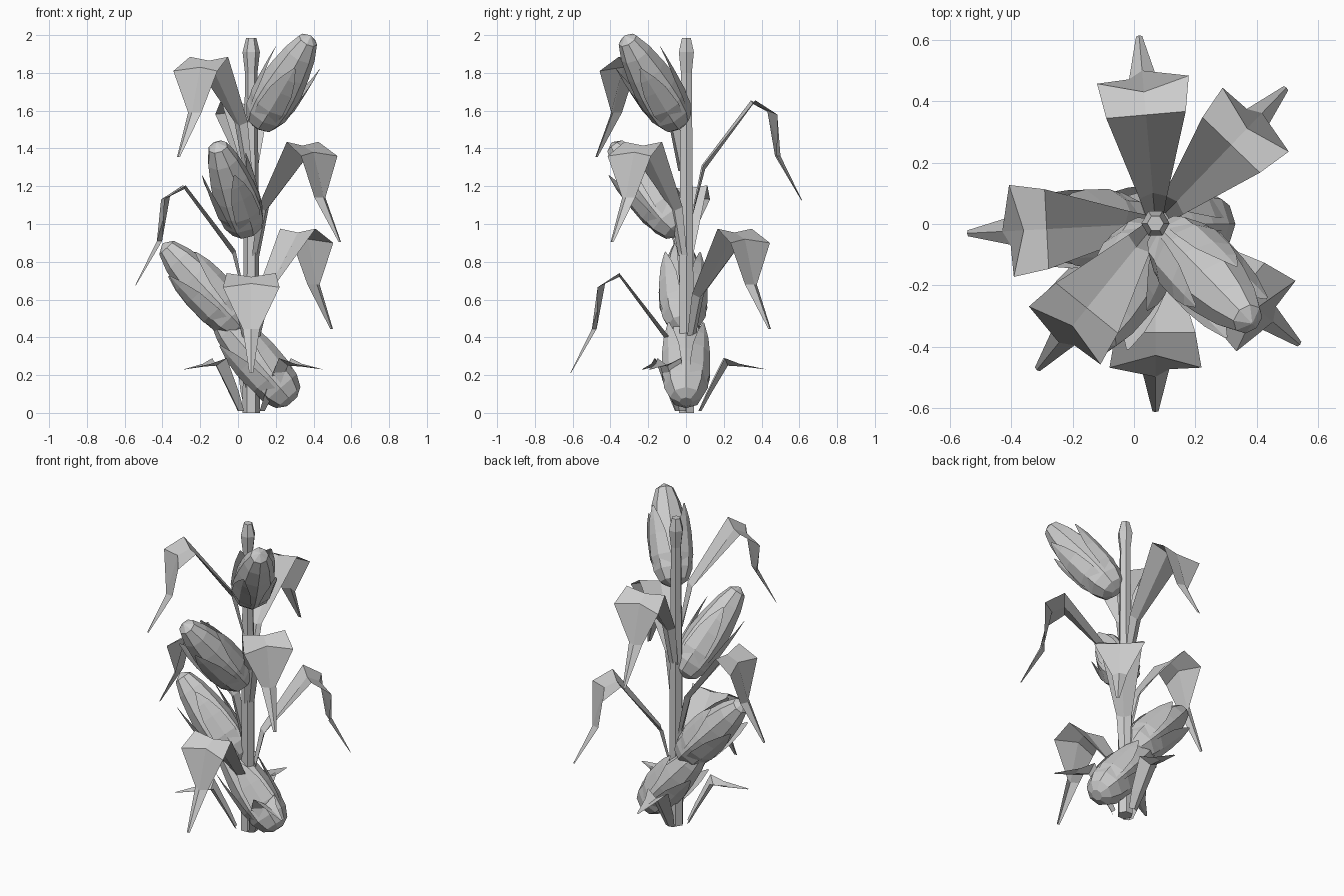
import bpy, math
from mathutils import Vector

if "Cube" in bpy.data.objects:
    bpy.data.objects.remove(bpy.data.objects["Cube"])

GREY = (0.6, 0.6, 0.6, 1)
mat = bpy.data.materials.new("plain_grey")
mat.use_nodes = True
mat.diffuse_color = GREY
mat.node_tree.nodes["Principled BSDF"].inputs["Base Color"].default_value = GREY
AXIS = Vector((0.07, 0.002, 0))


def make(name, verts, faces):
    mesh = bpy.data.meshes.new(name)
    mesh.from_pydata([tuple(v) for v in verts], [], faces)
    mesh.materials.append(mat)
    mesh.update()
    ob = bpy.data.objects.new(name, mesh)
    bpy.context.collection.objects.link(ob)
    return ob


def grid_faces(rows, cols, wrap=False):
    span = cols if wrap else cols - 1
    return [(r * cols + c, r * cols + (c + 1) % cols,
             (r + 1) * cols + (c + 1) % cols, (r + 1) * cols + c)
            for r in range(rows - 1) for c in range(span)]


def lathe(name, profile, sides, base, direction):
    """Closed faceted solid; profile holds (radius, distance along the axis)."""
    turn = Vector(direction).to_track_quat('Z', 'Y')
    verts = [base + turn @ Vector((r * math.cos(k * math.tau / sides),
                                   r * math.sin(k * math.tau / sides), h))
             for r, h in profile for k in range(sides)]
    faces = grid_faces(len(profile), sides, True)
    faces.append(tuple(reversed(range(sides))))
    faces.append(tuple(range(len(verts) - sides, len(verts))))
    return make(name, verts, faces)


def leaf(name, rows, degrees, height):
    """Creased strip; rows hold (mid r, mid z, edge r, edge z, half width)."""
    a = math.radians(degrees)
    out = Vector((math.cos(a), math.sin(a), 0))
    side = Vector((-math.sin(a), math.cos(a), 0))
    verts = []
    for mr, mz, er, ez, w in rows:
        for s in (-1, 0, 1):
            r, z = (er, ez) if s else (mr, mz)
            verts.append(AXIS + out * r + side * (w * s) + Vector((0, 0, height + z)))
    return make(name, verts, grid_faces(len(rows), 3))


# Stalk with its bud at the top
lathe("stalk", [(0.046, 0), (0.044, 0.25), (0.041, 1.0), (0.033, 1.8),
                (0.046, 1.91), (0.027, 1.985)], 6, AXIS, (0, 0, 1))

# Long drooping leaves, each with its direction and the height of its bend
LONG = [(0.035, -0.6, 0.03, -0.6, 0.03),
        (0.1, -0.36, 0.085, -0.34, 0.045),
        (0.355, -0.015, 0.355, 0.005, 0.13),
        (0.43, -0.05, 0.47, -0.07, 0.15),
        (0.5, -0.29, 0.475, -0.29, 0.045),
        (0.615, -0.525, 0.612, -0.525, 0.01)]
for i, (deg, z) in enumerate([(95, 1.65), (46, 0.97), (183, 1.2),
                              (231, 1.88), (270, 0.735), (-40, 1.43)]):
    leaf(f"long_leaf_{i + 1}", LONG, deg, z)

# Three short leaves around the foot
SHORT = [(0.08, 0.01, 0.065, 0.01, 0.03),
         (0.13, 0.1, 0.11, 0.11, 0.05),
         (0.22, 0.25, 0.2, 0.29, 0.07),
         (0.3, 0.245, 0.28, 0.26, 0.04),
         (0.425, 0.23, 0.425, 0.23, 0.006)]
for i in range(3):
    leaf(f"foot_leaf_{i + 1}", SHORT, 93 + 120 * i, 0)

# Cobs wrapped in pointed husks; each has a base, direction and tilt
COB = [(0.035, -0.055), (0.085, -0.025), (0.115, 0.04), (0.125, 0.13), (0.122, 0.22),
       (0.108, 0.33), (0.085, 0.45), (0.053, 0.54), (0.004, 0.57)]
HUSK = [(0.1, 0.02, 0.6), (0.128, 0.12, 0.62), (0.133, 0.25, 0.5),
        (0.134, 0.34, 0.3), (0.132, 0.42, 0.04)]
COBS = [((0.13, -0.06, 1.56), -46, 50), ((0.04, -0.06, 0.995), 245, 50),
        ((-0.01, -0.01, 0.48), 182, 47), ((0.25, 0.0, 0.1), 180, 49)]
for i, (pos, deg, lift) in enumerate(COBS):
    a, tilt = math.radians(deg), math.radians(lift)
    aim = Vector((math.cos(a) * math.cos(tilt), math.sin(a) * math.cos(tilt),
                  math.sin(tilt)))
    base = Vector(pos)
    lathe(f"cob_{i + 1}", COB, 8, base, aim)
    turn = aim.to_track_quat('Z', 'Y')
    for k in range(4):
        mid = (k + 0.5) * math.tau / 4
        verts = [base + turn @ Vector((r * math.cos(mid + s * w),
                                       r * math.sin(mid + s * w), h))
                 for r, h, w in HUSK for s in (-1, 0, 1)]
        make(f"cob_{i + 1}_husk_{k + 1}", verts, grid_faces(len(HUSK), 3))
